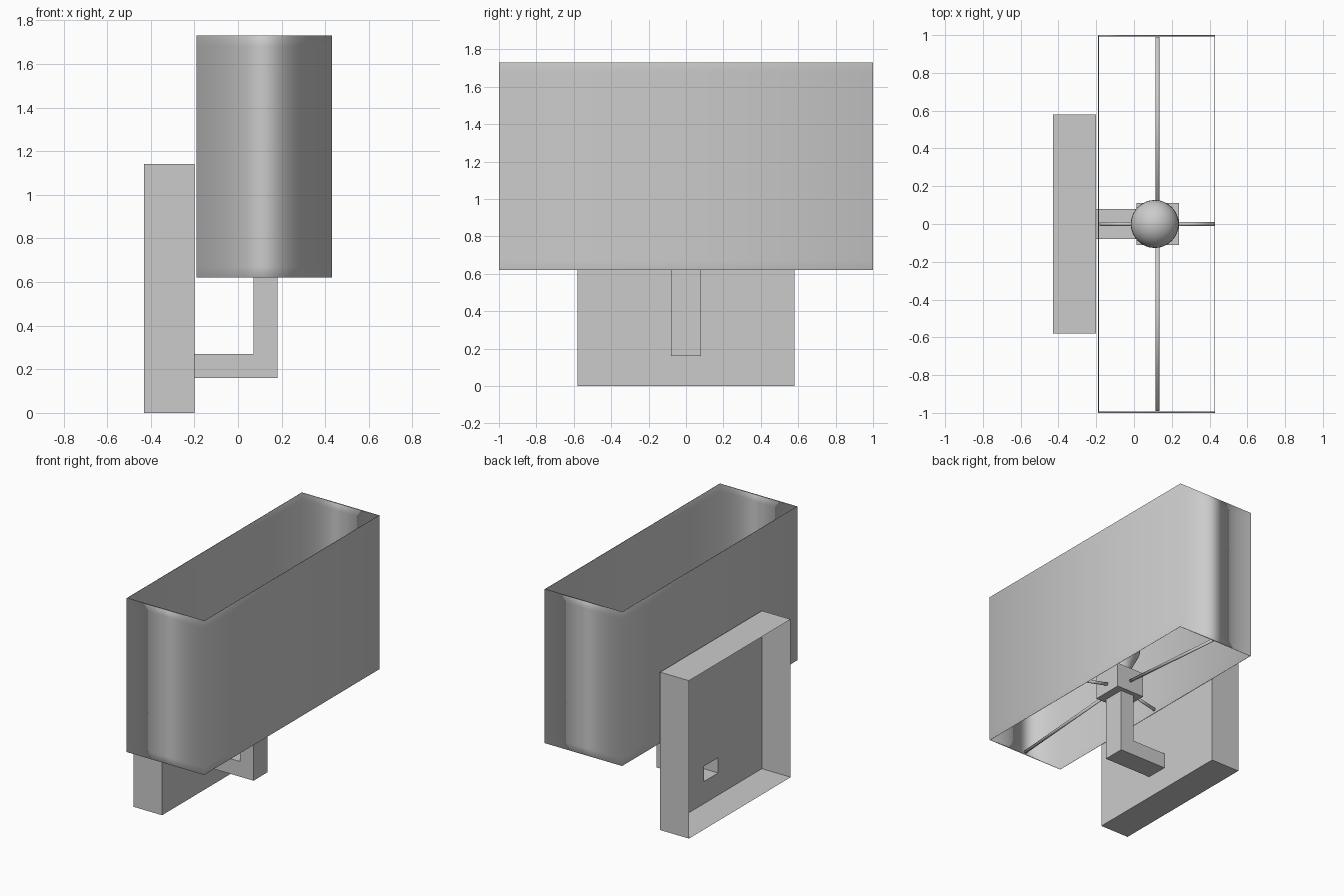
import bpy, bmesh, math
from mathutils import Vector

cube = bpy.data.objects.get("Cube")
if cube:
    bpy.data.objects.remove(cube, do_unlink=True)

grey = bpy.data.materials.new("plain grey")
grey.use_nodes = True
colour = (0.6, 0.6, 0.6, 1)
grey.diffuse_color = colour
grey.node_tree.nodes["Principled BSDF"].inputs["Base Color"].default_value = colour


def finish(name, bm, smooth=False):
    bmesh.ops.recalc_face_normals(bm, faces=bm.faces)
    mesh = bpy.data.meshes.new(name)
    bm.to_mesh(mesh)
    bm.free()
    mesh.materials.append(grey)
    mesh.polygons.foreach_set("use_smooth", [smooth] * len(mesh.polygons))
    obj = bpy.data.objects.new(name, mesh)
    bpy.context.collection.objects.link(obj)
    return obj


def add_box(bm, x, y, z):
    """Box between (min, max) pairs; returns its faces."""
    verts = bmesh.ops.create_cube(bm, size=1)["verts"]
    for v in verts:
        v.co = [lim[0] if c < 0 else lim[1] for c, lim in zip(v.co, (x, y, z))]
    return list({f for v in verts for f in v.link_faces})


def loft(bm, rings, closed=False):
    """Join equal rings of vertices with quads."""
    pairs = list(zip(rings, rings[1:]))
    if closed:
        pairs.append((rings[-1], rings[0]))
    for a, b in pairs:
        for i in range(len(a)):
            j = (i + 1) % len(a)
            bm.faces.new((a[i], a[j], b[j], b[i]))


AXIS = 0.125          # x of the post and socket
PLATE = -0.2          # x of the plate's front face
ARM_Y, ARM_LOW, ARM_HIGH = 0.08, 0.16, 0.27
SHADE_LOW, SHADE_HIGH = 0.62, 1.73

# Rectangular shade: thin open shell with support loops at both rims
bm = bmesh.new()
outer = [SHADE_LOW, SHADE_LOW + 0.05, SHADE_HIGH - 0.05, SHADE_HIGH]
profile = [(0, z) for z in outer] + [(0.008, z) for z in reversed(outer)]
rings = []
for inset, z in profile:
    hx, hy = 0.31 - inset / 2, 1 - inset
    rings.append([bm.verts.new((0.12 + sx * hx, sy * hy, z))
                  for sx, sy in ((-1, -1), (1, -1), (1, 1), (-1, 1))])
loft(bm, rings, closed=True)
shade = finish("lamp_shade", bm, smooth=True)
shade.modifiers.new("weighted normals", 'WEIGHTED_NORMAL').mode = 'FACE_AREA'

# Wall plate: pan open at the back, with a hole where the arm enters
bm = bmesh.new()
faces = add_box(bm, (-0.43, PLATE), (-0.58, 0.58), (0, 1.14))
bm.normal_update()
bmesh.ops.delete(bm, geom=[f for f in faces if abs(f.normal.x) > 0.9], context='FACES_ONLY')
ys = (-0.58, -ARM_Y, ARM_Y, 0.58)
zs = (0, ARM_LOW, ARM_HIGH, 1.14)
for i in range(3):
    for j in range(3):
        if (i, j) != (1, 1):
            bm.faces.new([bm.verts.new((PLATE, ys[a], zs[b]))
                          for a, b in ((i, j), (i + 1, j), (i + 1, j + 1), (i, j + 1))])
bmesh.ops.remove_doubles(bm, verts=bm.verts, dist=0.0001)
finish("wall_plate", bm)

# L-shaped hollow arm, open where it meets the plate
bm = bmesh.new()
left, right = AXIS - 0.055, AXIS + 0.055
outline = [(PLATE, ARM_LOW), (right, ARM_LOW), (right, SHADE_LOW),
           (left, SHADE_LOW), (left, ARM_HIGH), (PLATE, ARM_HIGH)]
sides = [[bm.verts.new((x, y, z)) for x, z in outline] for y in (-ARM_Y, ARM_Y)]
for side in sides:
    bm.faces.new(side)
a, b = sides
for i in range(len(outline) - 1):
    bm.faces.new((a[i], a[i + 1], b[i + 1], b[i]))
finish("support_arm", bm)

# Socket block
bm = bmesh.new()
add_box(bm, (AXIS - 0.112, AXIS + 0.112), (-0.112, 0.112), (SHADE_LOW, 0.8))
finish("socket_block", bm)

# Four rods sloping from the socket to the lower rim of the shade
hub = Vector((AXIS, 0, 0.745))
ends = {"front": (AXIS, -0.99, 0.635), "back": (AXIS, 0.99, 0.635),
        "left": (0.425, 0, 0.64), "right": (-0.18, 0, 0.64)}
for side, end in ends.items():
    end = Vector(end)
    inner = hub.copy()
    inner.z = 0.71
    start = inner + (end - inner).normalized() * 0.09
    span = end - start
    bm = bmesh.new()
    bmesh.ops.create_cone(bm, cap_ends=True, segments=12, radius1=0.011,
                          radius2=0.011, depth=span.length)
    rod = finish(side + "_rod", bm, smooth=True)
    rod.location = (start + end) / 2
    rod.rotation_mode = 'QUATERNION'
    rod.rotation_quaternion = span.to_track_quat('Z', 'Y')

# Light bulb: neck flaring into a round globe
bm = bmesh.new()
radius, centre = 0.127, 1.0
outline = [(0.055, 0.8), (0.06, 0.83), (0.08, 0.88)]
for k in range(12):
    t = math.radians(-35 + k * 11)
    outline.append((radius * math.cos(t), centre + radius * math.sin(t)))
rings = [[bm.verts.new((0.11 + r * math.cos(math.tau * i / 32),
                        r * math.sin(math.tau * i / 32), z)) for i in range(32)]
         for r, z in outline]
loft(bm, rings)
bm.faces.new(rings[-1])
finish("light_bulb", bm, smooth=True)
